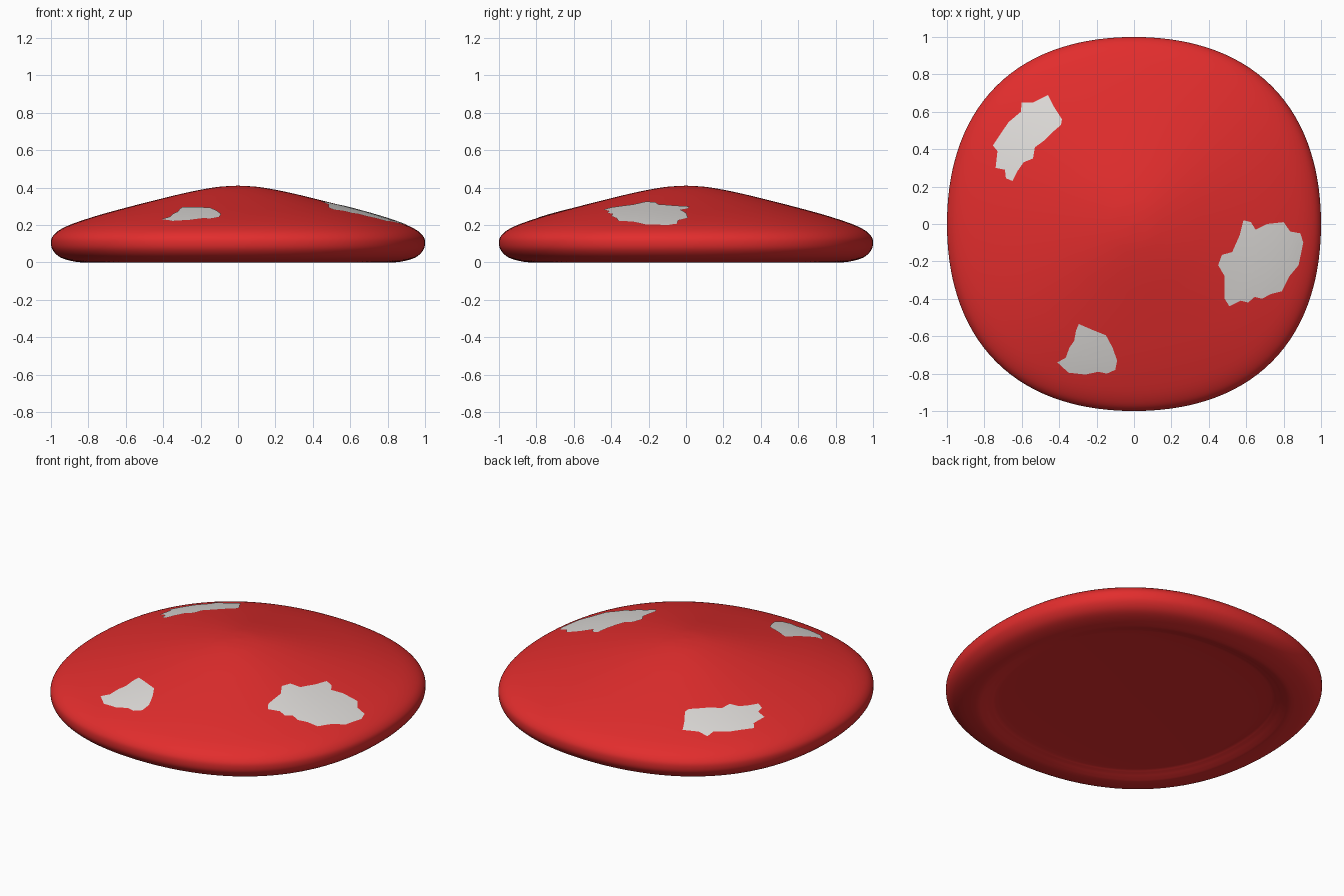
import bpy, bmesh, math

if "Cube" in bpy.data.objects:
    bpy.data.objects.remove(bpy.data.objects["Cube"])

def material(name, rgb):
    m = bpy.data.materials.new(name)
    m.diffuse_color = (*rgb, 1)
    m.use_nodes = True
    m.node_tree.nodes["Principled BSDF"].inputs["Base Color"].default_value = m.diffuse_color
    return m

RED = material("cap red", (0.76, 0.026, 0.026))
WHITE = material("spot white", (0.73, 0.71, 0.69))

# Cap cross-section (radius, height): crown, rolled rim, shallow hollow underneath
PROFILE = [(0, .41), (.1, .404), (.2, .388), (.3, .367), (.4, .343), (.5, .318),
           (.6, .292), (.7, .265), (.8, .235), (.9, .2), (.96, .169), (.99, .14),
           (1, .11), (.993, .07), (.96, .033), (.91, .012), (.84, 0), (.8, .008),
           (.76, .021), (.7, .03), (.4, .038), (0, .042)]

def smooth(pts, n=4):
    """Catmull-Rom curve through the points"""
    out = []
    for i in range(len(pts) - 1):
        a, b, c, d = (pts[max(0, min(len(pts) - 1, i + k))] for k in (-1, 0, 1, 2))
        for s in range(n):
            t = s / n
            out.append(tuple(.5 * (2*q + (r-p)*t + (2*p-5*q+4*r-e)*t*t + (3*q-p-3*r+e)*t**3)
                             for p, q, r, e in zip(a, b, c, d)))
    return out + [pts[-1]]

CURVE = smooth(PROFILE)

def outline(a):
    """Rounded-square plan: slightly wider on the diagonals"""
    return 1 + .042 * math.sin(2 * a) ** 2

def crown_height(x, y):
    r = math.hypot(x, y) / outline(math.atan2(y, x))
    for (r0, z0), (r1, z1) in zip(CURVE, CURVE[1:]):
        if r0 <= r <= r1:
            return z0 + (z1 - z0) * (r - r0) / (r1 - r0)
    return .11

def finish(bm, name, mat):
    me = bpy.data.meshes.new(name)
    bm.to_mesh(me)
    bm.free()
    me.materials.append(mat)
    for p in me.polygons:
        p.use_smooth = True
    bpy.context.collection.objects.link(bpy.data.objects.new(name, me))

def bridge(bm, A, B):
    n = len(A)
    for i in range(n):
        j = (i + 1) % n
        bm.faces.new((A[i], A[j], B[j], B[i]))

def fan(bm, centre, ring):
    for i in range(len(ring)):
        bm.faces.new((centre, ring[i], ring[(i + 1) % len(ring)]))

# Cap body, lathed
N = 128
bm = bmesh.new()
rings = []
for r, z in CURVE[1:-1]:
    angles = [2 * math.pi * i / N for i in range(N)]
    rings.append([bm.verts.new((r * outline(a) * math.cos(a), r * outline(a) * math.sin(a), z))
                  for a in angles])
for A, B in zip(rings, rings[1:]):
    bridge(bm, A, B)
fan(bm, bm.verts.new((0, 0, PROFILE[0][1])), rings[0])
fan(bm, bm.verts.new((0, 0, PROFILE[-1][1])), rings[-1])
bmesh.ops.recalc_face_normals(bm, faces=bm.faces[:])
finish(bm, "cap", RED)

def spot(name, edge):
    """Thin ragged plate draped over the crown"""
    pts = []
    for p, q in zip(edge, edge[1:] + edge[:1]):
        pts += [p, ((p[0] + q[0]) / 2, (p[1] + q[1]) / 2)]
    cx = sum(p[0] for p in pts) / len(pts)
    cy = sum(p[1] for p in pts) / len(pts)
    bm = bmesh.new()
    rings = []
    for k in range(8, 0, -1):
        ring = []
        for px, py in pts:
            x, y = cx + (px - cx) * k / 8, cy + (py - cy) * k / 8
            ring.append(bm.verts.new((x, y, crown_height(x, y) + .003)))
        rings.append(ring)
    for A, B in zip(rings, rings[1:]):
        bridge(bm, A, B)
    fan(bm, bm.verts.new((cx, cy, crown_height(cx, cy) + .003)), rings[-1])
    bmesh.ops.recalc_face_normals(bm, faces=bm.faces[:])
    if sum(f.normal.z for f in bm.faces) < 0:
        bmesh.ops.reverse_faces(bm, faces=bm.faces[:])
    finish(bm, name, WHITE)

# Pale spots
spot("right_spot", [(.585, .02), (.625, .01), (.65, -.03), (.71, 0), (.80, .01), (.835, -.04),
     (.89, -.05), (.905, -.10), (.88, -.22), (.83, -.28), (.79, -.36), (.73, -.375),
     (.685, -.40), (.645, -.39), (.61, -.42), (.57, -.41), (.51, -.44), (.485, -.40),
     (.485, -.28), (.45, -.22), (.47, -.165), (.525, -.15), (.565, -.06)])
spot("back_left_spot", [(-.46, .69), (-.43, .63), (-.385, .56), (-.39, .53), (-.425, .50),
     (-.475, .45), (-.53, .41), (-.54, .35), (-.59, .33), (-.625, .28), (-.65, .23),
     (-.685, .245), (-.69, .29), (-.74, .30), (-.73, .39), (-.755, .42), (-.715, .48),
     (-.67, .545), (-.605, .60), (-.60, .65), (-.54, .65)])
spot("front_spot", [(-.295, -.535), (-.225, -.565), (-.15, -.595), (-.115, -.66), (-.09, -.73),
     (-.10, -.78), (-.145, -.80), (-.19, -.79), (-.26, -.805), (-.35, -.795), (-.41, -.74),
     (-.365, -.715), (-.345, -.66), (-.32, -.625), (-.31, -.57)])
